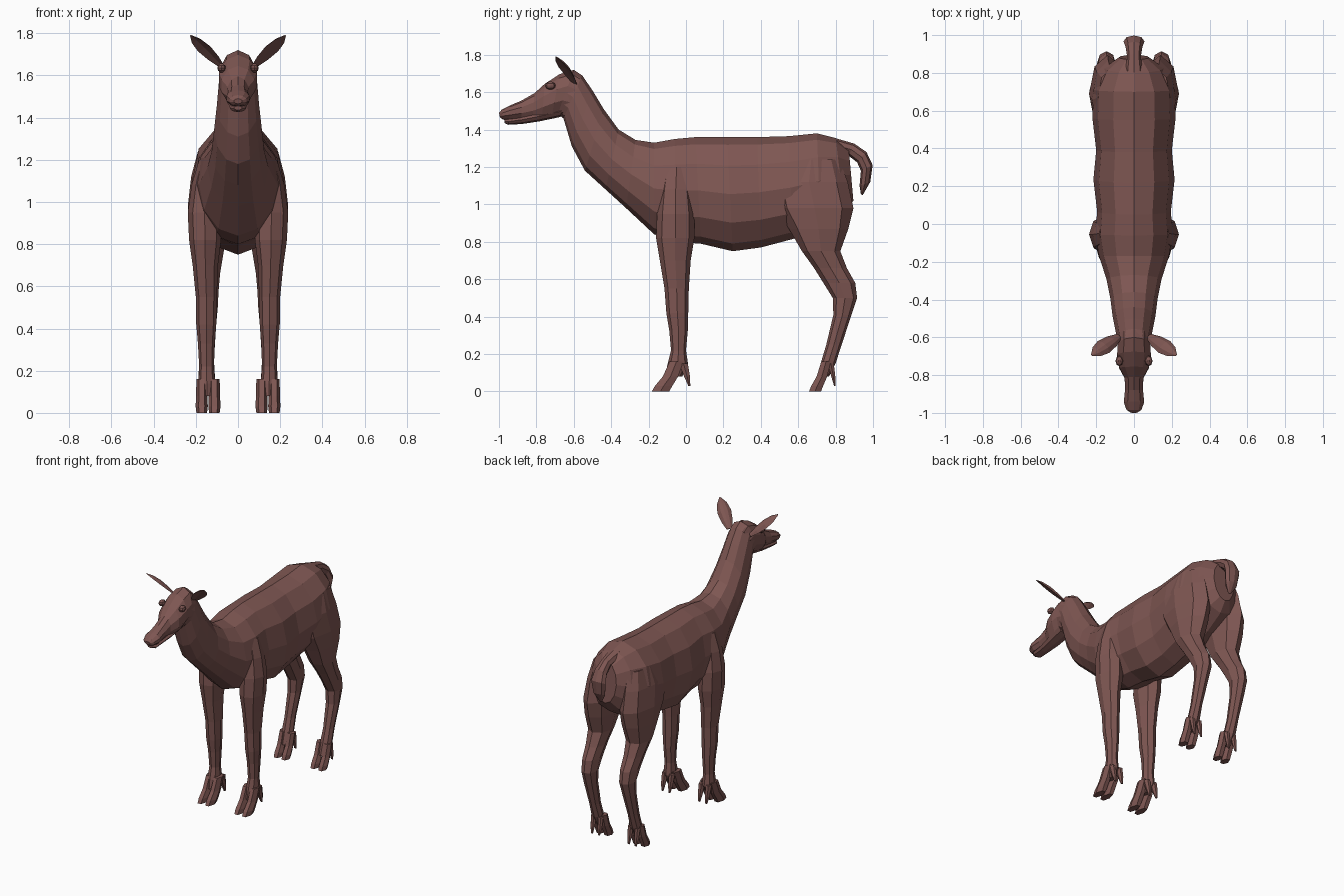
import bpy, bmesh, math
from mathutils import Vector

coat = bpy.data.materials.new("brown coat")
coat.diffuse_color = (0.21, 0.094, 0.085, 1)


def build(name, lofts, mirror=False):
    """Skin each list of equal-sized rings into a capped tube, all in one object."""
    bm = bmesh.new()
    for rings in lofts:
        vs = [[bm.verts.new(p) for p in r] for r in rings]
        n = len(vs[0])
        for a, b in zip(vs, vs[1:]):
            for i in range(n):
                bm.faces.new((a[i], a[(i + 1) % n], b[(i + 1) % n], b[i]))
        bm.faces.new(vs[0])
        bm.faces.new(vs[-1])
    bmesh.ops.recalc_face_normals(bm, faces=bm.faces)
    me = bpy.data.meshes.new(name)
    bm.to_mesh(me)
    bm.free()
    me.materials.append(coat)
    ob = bpy.data.objects.new(name, me)
    bpy.context.collection.objects.link(ob)
    if mirror:
        ob.modifiers.new("mirror", 'MIRROR')
    return ob


def slab(yt, zt, yb, zb, w, n=12):
    """Ring across x=0 from a top point to a bottom point of the side outline."""
    top, bot = Vector((0, yt, zt)), Vector((0, yb, zb))
    mid, half = (top + bot) / 2, (top - bot) / 2
    return [mid + half * math.cos(a) + Vector((w * math.sin(a), 0, 0))
            for a in (2 * math.pi * i / n for i in range(n))]


def level(z, y0, y1, x0, x1, n=8):
    """Horizontal ring filling the given y and x range."""
    return [Vector(((x0 + x1) / 2 + (x1 - x0) / 2 * math.cos(a),
                    (y0 + y1) / 2 + (y1 - y0) / 2 * math.sin(a), z))
            for a in (2 * math.pi * i / n for i in range(n))]


# Torso and neck
body = [
    (.87, 1.30, .895, 1.02, .08), (.80, 1.355, .85, .95, .16),
    (.70, 1.38, .72, .87, .215), (.55, 1.365, .57, .815, .22),
    (.38, 1.36, .40, .77, .20), (.22, 1.36, .25, .75, .215),
    (.05, 1.36, .08, .79, .195), (-.06, 1.35, -.05, .80, .205),
    (-.17, 1.33, -.17, .84, .185), (-.27, 1.345, -.32, .98, .145),
    (-.36, 1.40, -.43, 1.08, .125), (-.44, 1.51, -.54, 1.18, .113),
    (-.50, 1.61, -.61, 1.31, .10), (-.555, 1.69, -.655, 1.46, .09),
    (-.60, 1.715, -.68, 1.48, .085)]
build("body_and_neck", [[slab(*r) for r in body]])

# Head with a separate lower jaw
head = [
    (-.555, 1.69, -.655, 1.47, .088), (-.60, 1.72, -.69, 1.47, .09),
    (-.675, 1.697, -.72, 1.462, .094), (-.755, 1.645, -.77, 1.455, .082),
    (-.81, 1.595, -.82, 1.452, .052), (-.88, 1.555, -.88, 1.452, .05),
    (-.94, 1.53, -.945, 1.45, .057), (-.985, 1.507, -.98, 1.455, .042),
    (-1.0, 1.49, -.995, 1.465, .02)]
build("head", [[slab(*r, n=10) for r in head]])
jaw = [(-.66, 1.53, -.67, 1.468, .06), (-.78, 1.50, -.79, 1.443, .052),
       (-.88, 1.475, -.88, 1.43, .04), (-.95, 1.46, -.95, 1.426, .038),
       (-.972, 1.455, -.97, 1.435, .02)]
build("lower_jaw", [[slab(*r, n=8) for r in jaw]])

# Eyes
build("eyes", [[level(1.635 + .022 * math.sin(t),
                      -.725 - .028 * math.cos(t), -.725 + .028 * math.cos(t),
                      .078 - .02 * math.cos(t), .078 + .02 * math.cos(t))
                for t in (-1.3, -.6, 0, .6, 1.3)]], True)

# Cupped leaf-shaped ears
root, tip = Vector((.08, -.595, 1.645)), Vector((.225, -.695, 1.79))
axis = (tip - root).normalized()
wide = Vector((.66, .73, -.26))
wide = (wide - axis * wide.dot(axis)).normalized()
back = axis.cross(wide)
ear = []
for t, h in ((0, .018), (.25, .036), (.55, .045), (.8, .033), (1, .004)):
    c = root.lerp(tip, t)
    ear.append([c - wide * h, c - wide * h * .5 + back * h * .4,
                c + back * h * .5, c + wide * h * .5 + back * h * .4,
                c + wide * h, c + back * h * .15])
build("ears", [ear], True)

# Hanging tail
tail = [(.78, 1.36, .80, 1.28, .05), (.90, 1.325, .87, 1.26, .036),
        (.965, 1.28, .915, 1.225, .045), (.998, 1.21, .935, 1.18, .056),
        (.985, 1.12, .928, 1.10, .044), (.945, 1.05, .935, 1.055, .01)]
build("tail", [[slab(*r, n=8) for r in tail]])


# Cloven feet: two toes and two dewclaws each, scaled between toe tip and heel
def foot(toe, heel):
    def at(f):
        return toe + (heel - toe) * f
    parts = []
    for s in (-1, 1):
        c = .142 + s * .03
        parts.append([level(.16, at(.45), at(.85), c - .025, c + .025, 6),
                      level(.08, at(.28), at(.72), c - .027, c + .027, 6),
                      level(.03, at(.08), at(.58), c - .029, c + .029, 6),
                      level(0, at(0), at(.5), c - .025, c + .025, 6)])
        d = .142 + s * .027
        parts.append([level(.15, at(.7), at(.95), d - .02, d + .02, 6),
                      level(.08, at(.83), at(1), d - .017, d + .017, 6),
                      level(.03, at(.94), at(1), d - .008, d + .008, 6)])
    return parts


# Front legs, from shoulder to fetlock: height, y range, x range
front = [
    (1.20, -.12, .02, .08, .185), (1.08, -.14, .03, .08, .22),
    (.95, -.155, .045, .08, .238), (.82, -.16, .045, .08, .232),
    (.70, -.14, .025, .095, .215), (.55, -.115, .015, .10, .20),
    (.42, -.105, .012, .103, .198), (.33, -.09, .01, .11, .19),
    (.22, -.08, 0, .114, .184), (.14, -.10, .012, .108, .188),
    (.08, -.11, -.02, .12, .172)]
build("front_legs", [[level(*r) for r in front]] + foot(-.19, .024), True)

# Hind legs, from hip to fetlock
hind = [
    (1.24, .52, .82, .06, .19), (1.12, .45, .865, .05, .222),
    (.98, .48, .895, .04, .238), (.87, .55, .868, .05, .235),
    (.75, .62, .825, .07, .222), (.66, .685, .86, .085, .208),
    (.58, .735, .905, .092, .20), (.50, .785, .915, .096, .196),
    (.41, .788, .885, .104, .192), (.25, .75, .832, .114, .184),
    (.15, .72, .80, .108, .188), (.08, .70, .765, .12, .172)]
build("hind_legs", [[level(*r) for r in hind]] + foot(.653, .80), True)
